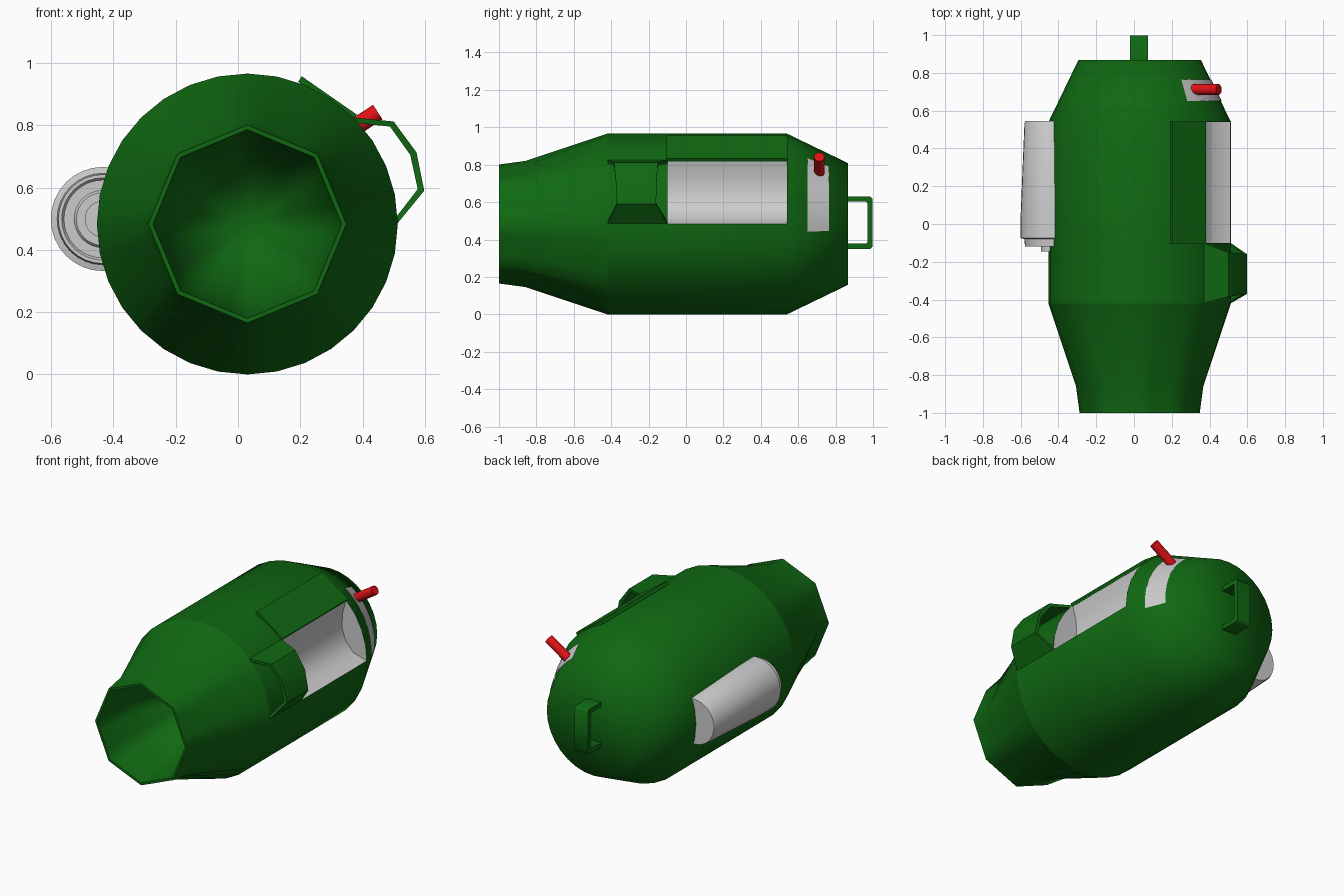
import bpy, bmesh, math
from mathutils import Vector

if "Cube" in bpy.data.objects:
    bpy.data.objects.remove(bpy.data.objects["Cube"])

CX, CZ, R, N = 0.03, 0.483, 0.483, 32   # body axis, radius, sides


def material(name, rgb):
    m = bpy.data.materials.new(name)
    m.diffuse_color = (*rgb, 1)
    m.use_nodes = True
    m.node_tree.nodes["Principled BSDF"].inputs["Base Color"].default_value = m.diffuse_color
    return m


GREEN = material("dark green", (0.005, 0.14, 0.006))
GREY = material("light grey", (0.60, 0.60, 0.60))
RED = material("red", (0.75, 0.006, 0.008))


def finish(name, bm, mat, angle=None, fix_normals=True):
    if fix_normals:
        bmesh.ops.recalc_face_normals(bm, faces=bm.faces[:])
    me = bpy.data.meshes.new(name)
    bm.to_mesh(me)
    bm.free()
    me.materials.append(mat)
    ob = bpy.data.objects.new(name, me)
    bpy.context.collection.objects.link(ob)
    if angle:
        bpy.ops.object.select_all(action='DESELECT')
        ob.select_set(True)
        bpy.context.view_layer.objects.active = ob
        bpy.ops.object.shade_smooth_by_angle(angle=math.radians(angle))
    return ob


def lathe(name, rings, mat, centre=(CX, CZ), n=N, angle=80, skip=None):
    """Turn (y, radius, octagonal) rings around the y axis; radius 0 is a tip."""
    bm = bmesh.new()
    loops = []
    for y, r, octo in rings:
        loop = []
        for i in range(n if r else 1):
            a = 2 * math.pi * i / n
            k = math.cos(math.pi / 8) / math.cos(a % (math.pi / 4) - math.pi / 8) if octo else 1
            loop.append(bm.verts.new((centre[0] + r * k * math.cos(a), y,
                                      centre[1] + r * k * math.sin(a))))
        loops.append(loop)
    for s, (a, b) in enumerate(zip(loops, loops[1:])):
        for i in range(n):
            if skip and skip(s, i):
                continue
            j = (i + 1) % n
            quad = [a[i % len(a)], a[j % len(a)], b[j % len(b)], b[i % len(b)]]
            bm.faces.new(list(dict.fromkeys(quad)))
    return finish(name, bm, mat, angle)


def prism(name, points, ys, mat, angle=None):
    """Closed (x, z) outline extended along y; ys gives (start, end) per point."""
    bm = bmesh.new()
    a = [bm.verts.new((x, y[0], z)) for (x, z), y in zip(points, ys)]
    b = [bm.verts.new((x, y[1], z)) for (x, z), y in zip(points, ys)]
    k = len(points)
    for i in range(k):
        j = (i + 1) % k
        bm.faces.new((a[i], a[j], b[j], b[i]))
    bm.faces.new(a)
    bm.faces.new(b)
    return finish(name, bm, mat, angle)


# Main housing, with the port left open on the upper right side
lathe("main_housing",
      [(-0.42, R, 0), (-0.10, R, 0), (0.54, R, 0), (0.867, 0.325, 0), (0.867, 0, 0)],
      GREEN, skip=lambda s, i: s == 1 and i < 4)

# Octagonal nose flowing into the round body, with a hollow mouth
lathe("nose",
      [(-0.45, 0, 0), (-0.52, 0.15, 1), (-0.70, 0.265, 1), (-1.0, 0.303, 1),
       (-1.0, 0.318, 1), (-0.86, 0.337, 1), (-0.42, R, 0)], GREEN)

# Recessed grey lining of the port
bm = bmesh.new()
lining = [(0.37, 0.825), (0.345, 0.74), (0.34, 0.65), (0.365, 0.57), (0.42, 0.51), (0.512, 0.483)]
a = [bm.verts.new((x, -0.10, z)) for x, z in lining]
b = [bm.verts.new((x, 0.54, z)) for x, z in lining]
for i in range(len(lining) - 1):
    bm.faces.new((a[i], b[i], b[i + 1], a[i + 1]))
for row in (a, b):
    rim = [bm.verts.new((CX + R * math.cos(math.radians(t)), row[0].co.y,
                         CZ + R * math.sin(math.radians(t)))) for t in (11.25, 22.5, 33.75)]
    bm.faces.new(row + rim)
bmesh.ops.recalc_face_normals(bm, faces=bm.faces[:])
bm.faces.ensure_lookup_table()
if bm.faces[1].normal.x < 0:
    bmesh.ops.reverse_faces(bm, faces=bm.faces[:])
finish("port_lining", bm, GREY, 40, fix_normals=False)

# Flat hinged cover above the port
prism("port_cover", [(0.205, 0.957), (0.382, 0.834), (0.370, 0.817), (0.193, 0.940)],
      [(-0.105, 0.543)] * 4, GREEN)

# Faceted open-ended hood beside the port, shorter where it stands proud
outer = [(0.37, 0.825), (0.50, 0.812), (0.573, 0.713), (0.598, 0.590), (0.512, 0.485)]
inner = [(0.37, 0.808), (0.488, 0.796), (0.553, 0.705), (0.577, 0.595), (0.500, 0.495)]
span = [(-0.42, -0.10), (-0.385, -0.15), (-0.375, -0.157), (-0.37, -0.16), (-0.42, -0.10)]
bm = bmesh.new()
rows = [[bm.verts.new((x, y[e], z)) for (x, z), y in zip(pts, span)]
        for pts in (outer, inner) for e in (0, 1)]
o0, o1, i0, i1 = rows
for p, q in ((o0, o1), (o1, i1), (i1, i0), (i0, o0)):
    for k in range(4):
        bm.faces.new((p[k], q[k], q[k + 1], p[k + 1]))
for k in (0, 4):
    bm.faces.new((o0[k], o1[k], i1[k], i0[k]))
finish("deflector_hood", bm, GREEN, 35)

# Curved grey lever track on the rear taper
bm = bmesh.new()
grid = []
for t in range(-6, 57, 6):
    row = []
    for y in (0.65, 0.765):
        r = R - 0.158 * (y - 0.54) / 0.327 + 0.005
        t2 = math.radians(t + 0.5)
        row.append(bm.verts.new((CX + r * math.cos(t2), y, CZ + r * math.sin(t2))))
    grid.append(row)
for p, q in zip(grid, grid[1:]):
    bm.faces.new((p[0], q[0], q[1], p[1]))
bm.normal_update()
bm.faces.ensure_lookup_table()
if bm.faces[0].normal.x < 0:
    bmesh.ops.reverse_faces(bm, faces=bm.faces[:])
finish("lever_track", bm, GREY, 40, fix_normals=False)

# Red lever sticking out of the track
start, end = Vector((0.315, 0.712, 0.755)), Vector((0.449, 0.712, 0.842))
bm = bmesh.new()
bmesh.ops.create_cone(bm, cap_ends=True, segments=12, radius1=0.028, radius2=0.028,
                      depth=(end - start).length)
lever = finish("lever", bm, RED, 40)
lever.location = (start + end) / 2
lever.rotation_euler = (end - start).to_track_quat('Z', 'Y').to_euler()

# Side canister with stepped front face
lathe("side_canister",
      [(-0.145, 0, 0), (-0.145, 0.058, 0), (-0.12, 0.058, 0), (-0.12, 0.085, 0), (-0.11, 0.092, 0),
       (-0.11, 0.125, 0), (-0.12, 0.132, 0), (-0.12, 0.143, 0), (-0.08, 0.147, 0),
       (-0.075, 0.167, 0), (0.05, 0.166, 0), (0.535, 0.146, 0), (0.545, 0.141, 0), (0.545, 0, 0)],
      GREY, centre=(-0.434, 0.499), angle=35)

# Rear grab handle: a bevelled bracket in the y-z plane
bracket = [(0.86, 0.63), (0.985, 0.63), (0.998, 0.617), (0.998, 0.363), (0.985, 0.35), (0.86, 0.35),
           (0.86, 0.378), (0.963, 0.378), (0.970, 0.385), (0.970, 0.595), (0.963, 0.602), (0.86, 0.602)]
bm = bmesh.new()
left = [bm.verts.new((-0.02, y, z)) for y, z in bracket]
right = [bm.verts.new((0.073, y, z)) for y, z in bracket]
k = len(bracket)
for i in range(k):
    j = (i + 1) % k
    bm.faces.new((left[i], left[j], right[j], right[i]))
for i in range(k // 2 - 1):     # side walls pair outer and inner corners
    for s in (left, right):
        bm.faces.new((s[i], s[i + 1], s[k - 2 - i], s[k - 1 - i]))
finish("grab_handle", bm, GREEN, 50)
